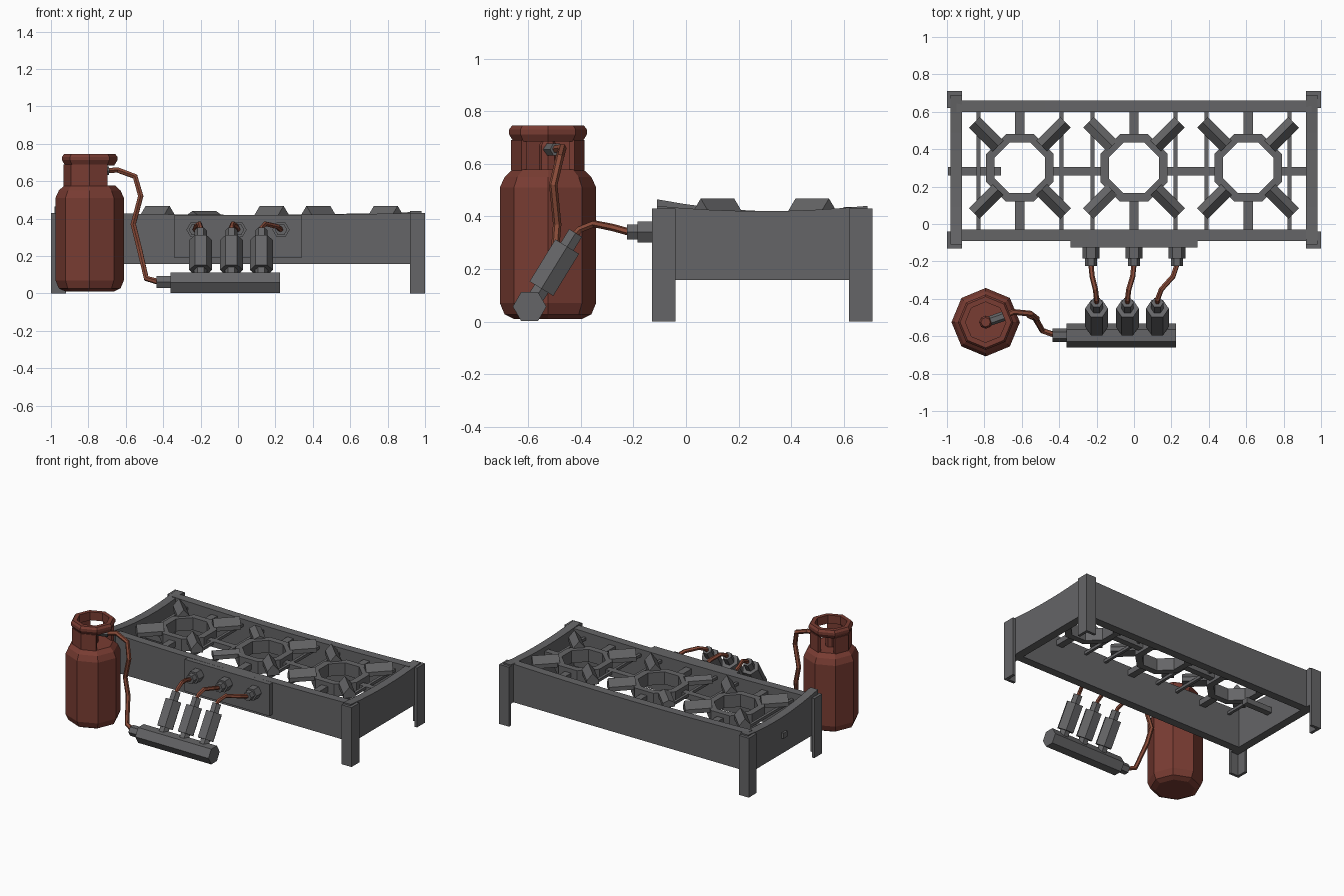
import bpy, bmesh, math
from mathutils import Vector as V

if "Cube" in bpy.data.objects:
    bpy.data.objects.remove(bpy.data.objects["Cube"])


def material(name, rgb):
    m = bpy.data.materials.new(name)
    m.diffuse_color = (*rgb, 1)
    m.use_nodes = True
    m.node_tree.nodes["Principled BSDF"].inputs["Base Color"].default_value = m.diffuse_color
    return m


IRON = material("dark_iron", (0.13, 0.13, 0.135))
RED = material("tank_red", (0.19, 0.045, 0.032))
COPPER = material("hose_copper", (0.25, 0.07, 0.04))


def finish(name, bm, mat):
    bmesh.ops.recalc_face_normals(bm, faces=bm.faces)
    me = bpy.data.meshes.new(name)
    bm.to_mesh(me)
    bm.free()
    me.materials.append(mat)
    ob = bpy.data.objects.new(name, me)
    bpy.context.collection.objects.link(ob)
    return ob


def skin(name, rings, mat, closed=False):
    """Bridge equal vertex rings; cap the ends, or join last to first."""
    bm = bmesh.new()
    rs = [[bm.verts.new(p) for p in r] for r in rings]
    n = len(rs[0])
    for a, b in zip(rs, rs[1:] + (rs[:1] if closed else [])):
        for i in range(n):
            j = (i + 1) % n
            bm.faces.new((a[i], a[j], b[j], b[i]))
    if not closed:
        bm.faces.new(rs[0])
        bm.faces.new(rs[-1])
    return finish(name, bm, mat)


def box(name, x0, x1, y0, y1, z0, z1, mat=IRON):
    return skin(name, [[(x0, y0, z), (x1, y0, z), (x1, y1, z), (x0, y1, z)] for z in (z0, z1)], mat)


def prism(name, p0, p1, r, mat=IRON, sides=6):
    p0, p1 = V(p0), V(p1)
    d = (p1 - p0).normalized()
    u = d.cross(V((0, 0, 1)) if abs(d.z) < 0.99 else V((1, 0, 0))).normalized()
    w = u.cross(d)
    ang = [2 * math.pi * i / sides for i in range(sides)]
    return skin(name, [[p + r * (math.cos(a) * u + math.sin(a) * w) for a in ang] for p in (p0, p1)], mat)


def lathe(name, profile, c, mat, phase=0.0, closed=False):
    ang = [math.pi / 4 * (i + phase) for i in range(8)]
    return skin(name, [[(c[0] + r * math.cos(a), c[1] + r * math.sin(a), z) for a in ang]
                       for r, z in profile], mat, closed)


def hose(name, pts, r):
    cu = bpy.data.curves.new(name, 'CURVE')
    cu.dimensions = '3D'
    cu.bevel_depth = r
    cu.bevel_resolution = 1
    cu.use_fill_caps = True
    s = cu.splines.new('POLY')
    s.points.add(len(pts) - 1)
    for q, p in zip(s.points, pts):
        q.co = (*p, 1)
    cu.materials.append(COPPER)
    ob = bpy.data.objects.new(name, cu)
    bpy.context.collection.objects.link(ob)
    bpy.ops.object.select_all(action='DESELECT')
    bpy.context.view_layer.objects.active = ob
    ob.select_set(True)
    bpy.ops.object.convert(target='MESH')
    for p in bpy.context.object.data.polygons:
        p.use_smooth = False


def wall(name, axis, a, b, lo, hi, za, zm, zb):
    """Sagging rail along one axis: end heights za, zb and middle height zm."""
    rings = []
    for i in range(9):
        t = i / 8
        s = a + (b - a) * t
        top = za * (1 - t) * (1 - 2 * t) + zm * 4 * t * (1 - t) + zb * t * (2 * t - 1)
        sec = [(lo, 0.158), (hi, 0.158), (hi, top), (lo, top)]
        rings.append([(s, q, z) if axis == 'x' else (q, s, z) for q, z in sec])
    skin(name, rings, IRON)


# Stove frame
wall("front_wall", 'x', -0.95, 0.95, -0.09, -0.03, 0.435, 0.42, 0.43)
wall("back_wall", 'x', -0.95, 0.95, 0.60, 0.66, 0.435, 0.42, 0.435)
wall("left_wall", 'y', -0.11, 0.69, -0.98, -0.92, 0.465, 0.42, 0.44)
wall("right_wall", 'y', -0.11, 0.69, 0.92, 0.98, 0.44, 0.42, 0.44)

# Angle-iron legs, L shaped around each corner
for sx in (-1, 1):
    for sy in (-1, 1):
        sec = [(1, .42), (.92, .42), (.92, .4), (.98, .4), (.98, .33), (1, .33)]
        skin("leg", [[(sx * x, 0.29 + sy * y, z) for x, y in sec] for z in (0, 0.43)], IRON)

# Burner rings, pot supports and cross bars
CY = 0.30
for cx in (-0.61, 0, 0.61):
    lathe("burner_ring", [(0.195, 0.33), (0.195, 0.42), (0.146, 0.42), (0.146, 0.33)],
          (cx, CY), IRON, 0.5, True)
    for k in range(4):
        a = math.pi / 4 + k * math.pi / 2
        d, s = V((math.cos(a), math.sin(a), 0)), V((-math.sin(a), math.cos(a), 0))
        top = 0.44 if cx == 0 and d.x < 0 else 0.468
        rings = [[V((cx, CY, z)) + d * r + s * w for w, z in
                  ((-.04, .39), (.04, .39), (.04, .42), (0, top), (-.04, .42))] for r in (0.165, 0.345)]
        skin("pot_support", rings, IRON)
    for y0, y1 in ((-0.04, 0.14), (0.46, 0.61)):
        box("burner_bar", cx - 0.025, cx + 0.025, y0, y1, 0.35, 0.39)
    for x in (cx - 0.222, cx + 0.222):
        box("grate_rod", x - 0.01, x + 0.01, -0.04, 0.61, 0.37, 0.39)
for x0, x1 in ((-0.44, -0.17), (0.17, 0.44), (0.78, 0.93)):
    box("long_bar", x0, x1, 0.26, 0.305, 0.35, 0.39)
box("inlet_pipe", -0.995, -0.71, 0.26, 0.305, 0.27, 0.31)

# Front panel with hose nuts
box("front_panel", -0.34, 0.34, -0.125, -0.09, 0.19, 0.42)
for px, vx in ((-0.23, -0.2), (0, -0.035), (0.23, 0.125)):
    prism("panel_nut", (px, -0.12, 0.34), (px, -0.185, 0.34), 0.046)
    prism("panel_nut_tip", (px, -0.18, 0.34), (px, -0.225, 0.34), 0.033)
    # Valve leaning back from the manifold, and its hose
    prism("valve_body", (vx, -0.55, 0.125), (vx, -0.452, 0.285), 0.061)
    prism("valve_foot", (vx, -0.585, 0.07), (vx, -0.54, 0.14), 0.035)
    prism("valve_stem", (vx, -0.455, 0.28), (vx, -0.42, 0.337), 0.033)
    hose("valve_hose", [(vx, -0.43, 0.32), (vx, -0.405, 0.35),
                        (vx + (px - vx) * 0.2, -0.35, 0.372),
                        (vx + (px - vx) * 0.8, -0.28, 0.358), (px, -0.215, 0.34)], 0.014)

# Manifold
prism("manifold", (-0.362, -0.595, 0.057), (0.225, -0.595, 0.057), 0.064)
prism("manifold_nut", (-0.435, -0.595, 0.06), (-0.36, -0.595, 0.06), 0.037)

# Gas tank
T = (-0.793, -0.525)
lathe("tank_body", [(0.13, 0.01), (0.165, 0.027), (0.183, 0.07), (0.183, 0.51), (0.165, 0.55),
                    (0.135, 0.578)], T, RED)
lathe("tank_rim", [(0.132, 0.685), (0.148, 0.712), (0.148, 0.73), (0.137, 0.745), (0.108, 0.745),
                   (0.108, 0.685)], T, RED, 0, True)
bm = bmesh.new()
for i in range(8):
    if i in (0, 2, 7):  # open windows in the collar
        continue
    pts = [(T[0] + 0.13 * math.cos(a), T[1] + 0.13 * math.sin(a)) for a in (i * math.pi / 4, (i + 1) * math.pi / 4)]
    bm.faces.new([bm.verts.new((*pts[j], z)) for j, z in ((0, .575), (1, .575), (1, .69), (0, .69))])
bmesh.ops.remove_doubles(bm, verts=bm.verts, dist=1e-4)
collar = finish("tank_collar", bm, RED)
mod = collar.modifiers.new("thickness", 'SOLIDIFY')
mod.thickness = 0.02
mod.offset = 0
lathe("tank_neck", [(0.035, 0.57), (0.035, 0.67), (0.025, 0.685)], T, RED)
prism("tank_valve", (-0.785, -0.523, 0.655), (-0.695, -0.492, 0.655), 0.026)

# Main hose
hose("main_hose", [(-0.71, -0.5, 0.655), (-0.645, -0.47, 0.66), (-0.55, -0.48, 0.625),
                   (-0.52, -0.505, 0.52), (-0.56, -0.49, 0.37), (-0.53, -0.5, 0.25),
                   (-0.49, -0.57, 0.08), (-0.42, -0.595, 0.06)], 0.016)
